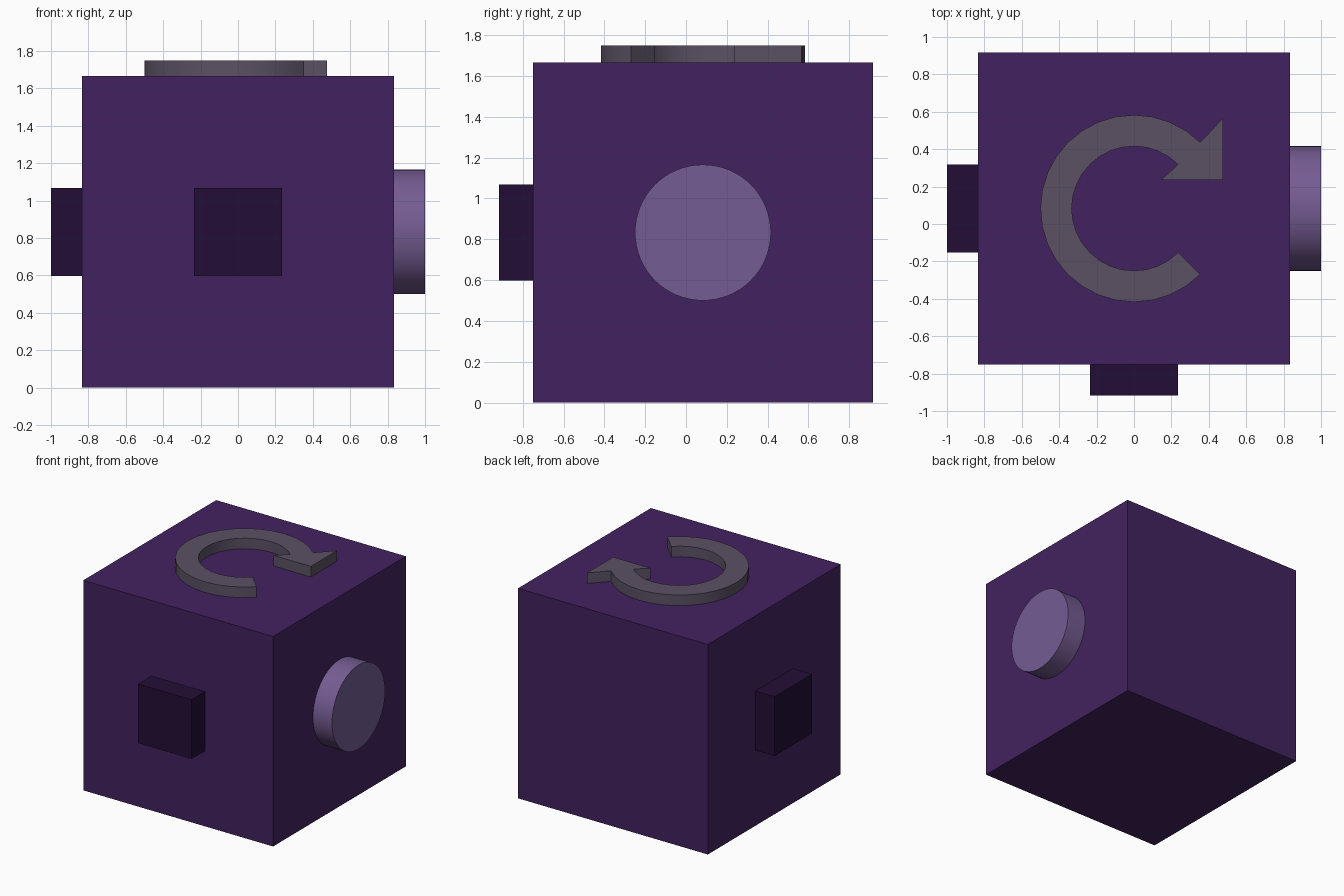
import bpy, bmesh, math

default = bpy.data.objects.get("Cube")
if default:
    bpy.data.objects.remove(default, do_unlink=True)


def material(name, color):
    mat = bpy.data.materials.new(name)
    mat.use_nodes = True
    rgba = (*color, 1)
    mat.diffuse_color = rgba
    mat.node_tree.nodes["Principled BSDF"].inputs["Base Color"].default_value = rgba
    return mat


def box(name, low, high, mat):
    center = [(a + b) / 2 for a, b in zip(low, high)]
    bpy.ops.mesh.primitive_cube_add(size=1, location=center)
    obj = bpy.context.object
    obj.name = name
    obj.scale = [b - a for a, b in zip(low, high)]
    bpy.ops.object.transform_apply(location=False, rotation=False, scale=True)
    obj.data.materials.append(mat)
    return obj


def smooth(obj):
    bpy.ops.object.select_all(action="DESELECT")
    obj.select_set(True)
    bpy.context.view_layer.objects.active = obj
    bpy.ops.object.shade_smooth_by_angle(angle=math.radians(30))


purple = material("deep purple", (0.055, 0.0165, 0.117))
dark = material("dark purple", (0.0175, 0.0043, 0.036))
lilac = material("lilac", (0.178, 0.107, 0.29))
gray = material("warm gray", (0.105, 0.083, 0.127))

HALF = 0.833      # half width of the body
MID_Y = 0.083     # body centre in depth
TOP = 2 * HALF
PLATE = 0.235     # half width of the square plates

# Body
box("body", (-HALF, MID_Y - HALF, 0), (HALF, MID_Y + HALF, TOP), purple)

# Square plates on the front and right sides
low_z, high_z = HALF - PLATE, HALF + PLATE
box("front_plate", (-PLATE, -0.917, low_z), (PLATE, MID_Y - HALF, high_z), dark)
box("right_plate", (-1, MID_Y - PLATE, low_z), (-HALF, MID_Y + PLATE, high_z), dark)

# Round knob on the left side
bpy.ops.mesh.primitive_cylinder_add(
    vertices=64, radius=0.333, depth=1 - HALF,
    location=((1 + HALF) / 2, MID_Y, HALF), rotation=(0, math.pi / 2, 0))
knob = bpy.context.object
knob.name = "round_knob"
knob.data.materials.append(lilac)
smooth(knob)

# Circular arrow on top: outer arc, inner arc back, then the arrowhead
STEPS = 24
angles = [math.radians(45 + 270 * i / STEPS) for i in range(STEPS + 1)]


def arc(radius, turns):
    return [(radius * math.cos(a), MID_Y + radius * math.sin(a)) for a in turns]


outline = arc(0.5, angles) + arc(0.333, reversed(angles))
outline += [(0.145, 0.235), (0.475, 0.235), (0.475, 0.565)]

bm = bmesh.new()
face = bm.faces.new([bm.verts.new((x, y, TOP)) for x, y in outline])
raised = bmesh.ops.extrude_face_region(bm, geom=[face])["geom"]
bmesh.ops.translate(bm, vec=(0, 0, 1.75 - TOP),
                    verts=[v for v in raised if isinstance(v, bmesh.types.BMVert)])
bmesh.ops.recalc_face_normals(bm, faces=bm.faces)
mesh = bpy.data.meshes.new("circular_arrow")
bm.to_mesh(mesh)
bm.free()
arrow = bpy.data.objects.new("circular_arrow", mesh)
bpy.context.collection.objects.link(arrow)
mesh.materials.append(gray)
smooth(arrow)
